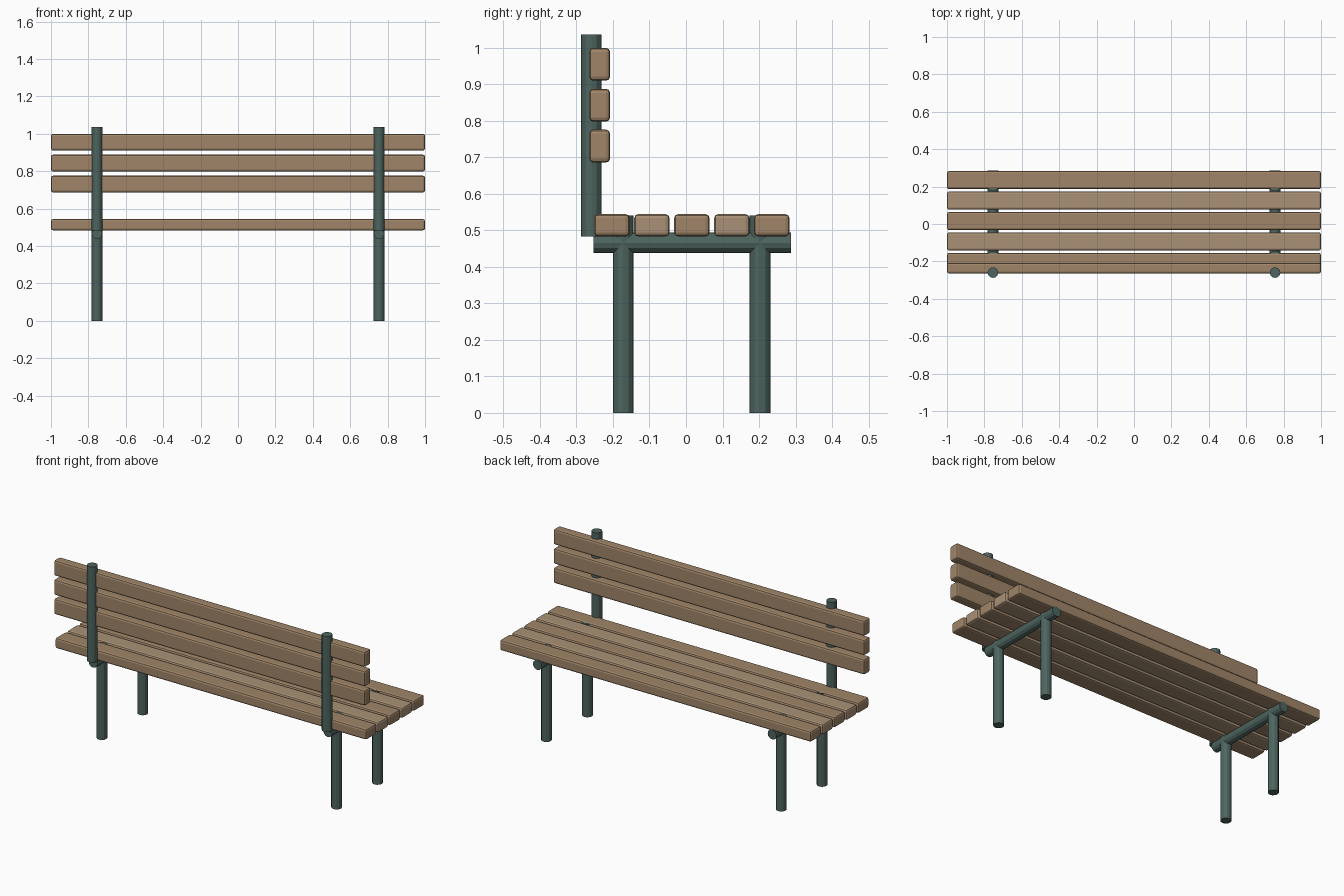
import bpy, math

if "Cube" in bpy.data.objects:
    bpy.data.objects.remove(bpy.data.objects["Cube"])


def material(name, rgb):
    m = bpy.data.materials.new(name)
    m.diffuse_color = (*rgb, 1)
    m.use_nodes = True
    m.node_tree.nodes["Principled BSDF"].inputs["Base Color"].default_value = m.diffuse_color
    return m


WOOD_DARK = material("wood_dark", (0.35, 0.235, 0.14))
WOOD_LIGHT = material("wood_light", (0.40, 0.285, 0.18))
IRON = material("green_metal", (0.075, 0.13, 0.115))


def slat(name, y, z, dy, dz, mat):
    bpy.ops.mesh.primitive_cube_add(size=1, location=(0, y, z))
    o = bpy.context.object
    o.name = name
    o.scale = (2.0, dy, dz)
    bpy.ops.object.transform_apply(location=False, rotation=False, scale=True)
    b = o.modifiers.new("rounded_edges", 'BEVEL')
    b.width = 0.011
    b.segments = 2
    o.data.materials.append(mat)


def tube(name, x, y, z, length, rot=(0, 0, 0)):
    bpy.ops.mesh.primitive_cylinder_add(vertices=12, radius=0.0285, depth=length,
                                        location=(x, y, z), rotation=rot)
    o = bpy.context.object
    o.name = name
    o.data.materials.append(IRON)


# Seat slats, alternating wood tones
for i in range(5):
    slat(f"seat_slat_{i + 1}", -0.203 + 0.1095 * i, 0.514, 0.097, 0.061,
         WOOD_LIGHT if i % 2 else WOOD_DARK)

# Backrest slats
for i in range(3):
    slat(f"back_slat_{i + 1}", -0.2365, 0.731 + 0.112 * i, 0.057, 0.09, WOOD_DARK)

# Metal frame on each side: legs, seat rail, back post
for side, x in (("left", -0.754), ("right", 0.754)):
    for end, y in (("back", -0.172), ("front", 0.203)):
        tube(f"{side}_{end}_leg", x, y, 0.2705, 0.541)
    tube(f"{side}_seat_rail", x, 0.017, 0.466, 0.54, (math.pi / 2, 0, 0))
    tube(f"{side}_back_post", x, -0.2595, 0.76, 0.554)
